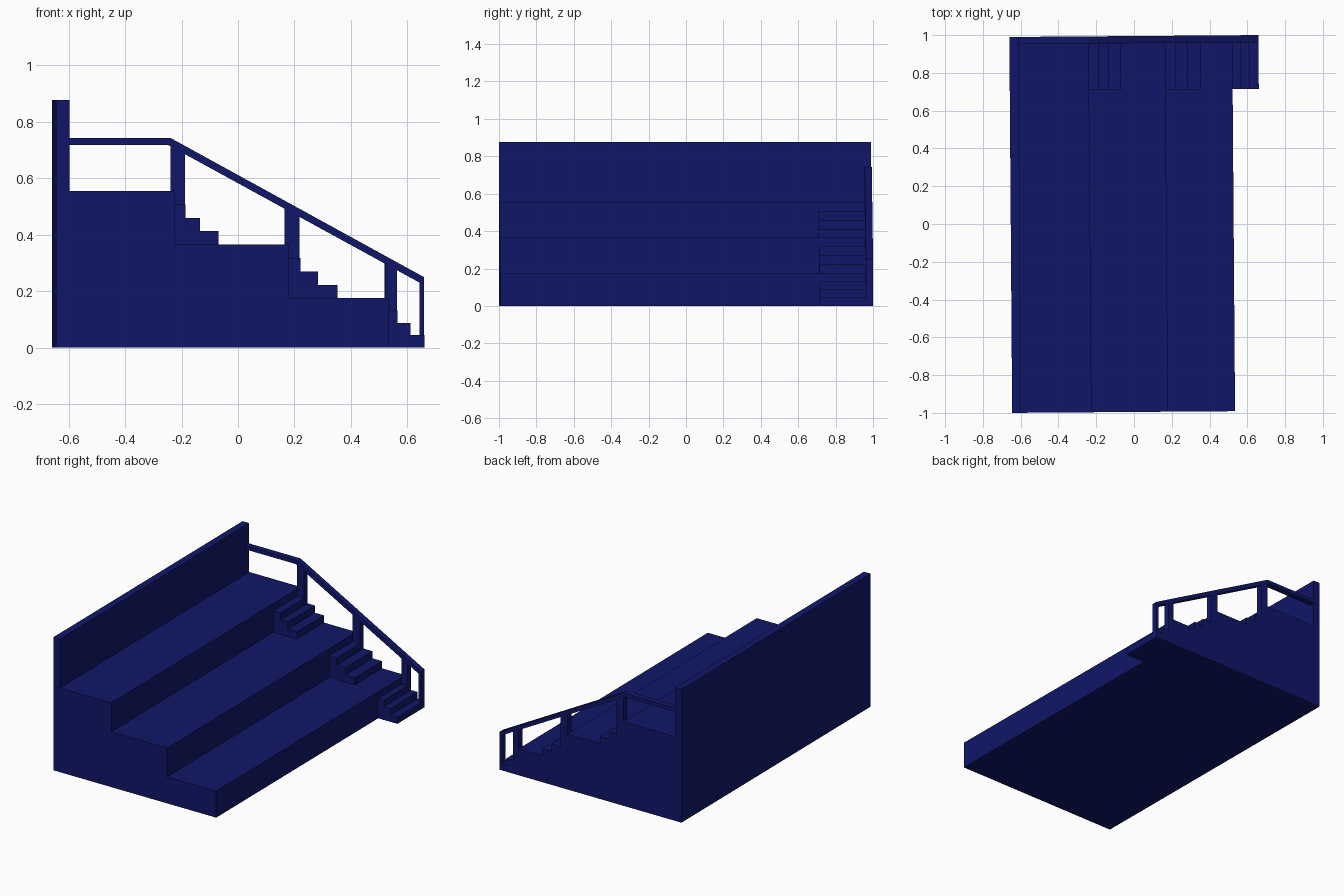
import bpy
import bmesh
from mathutils import Matrix

if "Cube" in bpy.data.objects:
    bpy.data.objects.remove(bpy.data.objects["Cube"])

SKEW = Matrix.Rotation(0.0075, 3, 'Z')   # the whole model is turned very slightly
BACK = 0.995                             # outer side face
RAIL_Y = 0.957                           # inner side of the railing

navy = bpy.data.materials.new("navy")
navy.diffuse_color = (0.005, 0.008, 0.14, 1)
navy.use_nodes = True
navy.node_tree.nodes["Principled BSDF"].inputs["Base Color"].default_value = navy.diffuse_color


def extrude_profile(name, points, y0, y1):
    """Extrude an x-z outline from y0 to y1."""
    bm = bmesh.new()
    face = bm.faces.new([bm.verts.new((x, y0, z)) for x, z in points])
    new = bmesh.ops.extrude_face_region(bm, geom=[face])["geom"]
    bmesh.ops.translate(bm, vec=(0, y1 - y0, 0),
                        verts=[v for v in new if isinstance(v, bmesh.types.BMVert)])
    bmesh.ops.recalc_face_normals(bm, faces=bm.faces[:])
    bmesh.ops.rotate(bm, cent=(0, 0, 0), matrix=SKEW, verts=bm.verts[:])
    mesh = bpy.data.meshes.new(name)
    bm.to_mesh(mesh)
    bm.free()
    mesh.materials.append(navy)
    obj = bpy.data.objects.new(name, mesh)
    bpy.context.collection.objects.link(obj)
    return obj


# Back wall and three tiers in one stepped outline
extrude_profile("terrace", [
    (-0.6525, 0), (0.5275, 0), (0.5275, 0.175), (0.1725, 0.175),
    (0.1725, 0.365), (-0.2325, 0.365), (-0.2325, 0.555),
    (-0.605, 0.555), (-0.605, 0.877), (-0.6525, 0.877)], -BACK, BACK)


# Short three-step flight in front of each tier
def stairs(name, x, base, rise, ends):
    pts = [(x, base), (ends[-1], base)]
    for i, end in enumerate(reversed(ends)):
        top = base + rise * (i + 1)
        inner = ends[-2 - i] if i < len(ends) - 1 else x
        pts += [(end, top), (inner, top)]
    extrude_profile(name, pts, 0.71, BACK)


stairs("upper_stairs", -0.2325, 0.365, 0.0475, (-0.180, -0.129, -0.063))
stairs("middle_stairs", 0.1725, 0.175, 0.0475, (0.226, 0.289, 0.358))
stairs("lower_stairs", 0.5275, 0.0, 0.0437, (0.570, 0.617, 0.666))

# Railing posts: left x, right x, foot, top at left, top at right
for i, (x0, x1, foot, z0, z1) in enumerate([
        (-0.2325, -0.180, 0.365, 0.715, 0.690),
        (0.1725, 0.226, 0.175, 0.495, 0.467),
        (0.5275, 0.570, 0.0, 0.305, 0.282),
        (0.650, 0.666, 0.0, 0.239, 0.250)]):
    extrude_profile(f"railing_post_{i + 1}",
                    [(x0, foot), (x1, foot), (x1, z1), (x0, z0)], RAIL_Y, BACK)

# Handrail: level stretch, then sloping down along the stairs
extrude_profile("handrail", [
    (-0.605, 0.718), (-0.240, 0.718), (0.655, 0.228), (0.666, 0.228),
    (0.666, 0.250), (-0.232, 0.743), (-0.605, 0.743)], RAIL_Y, BACK)
